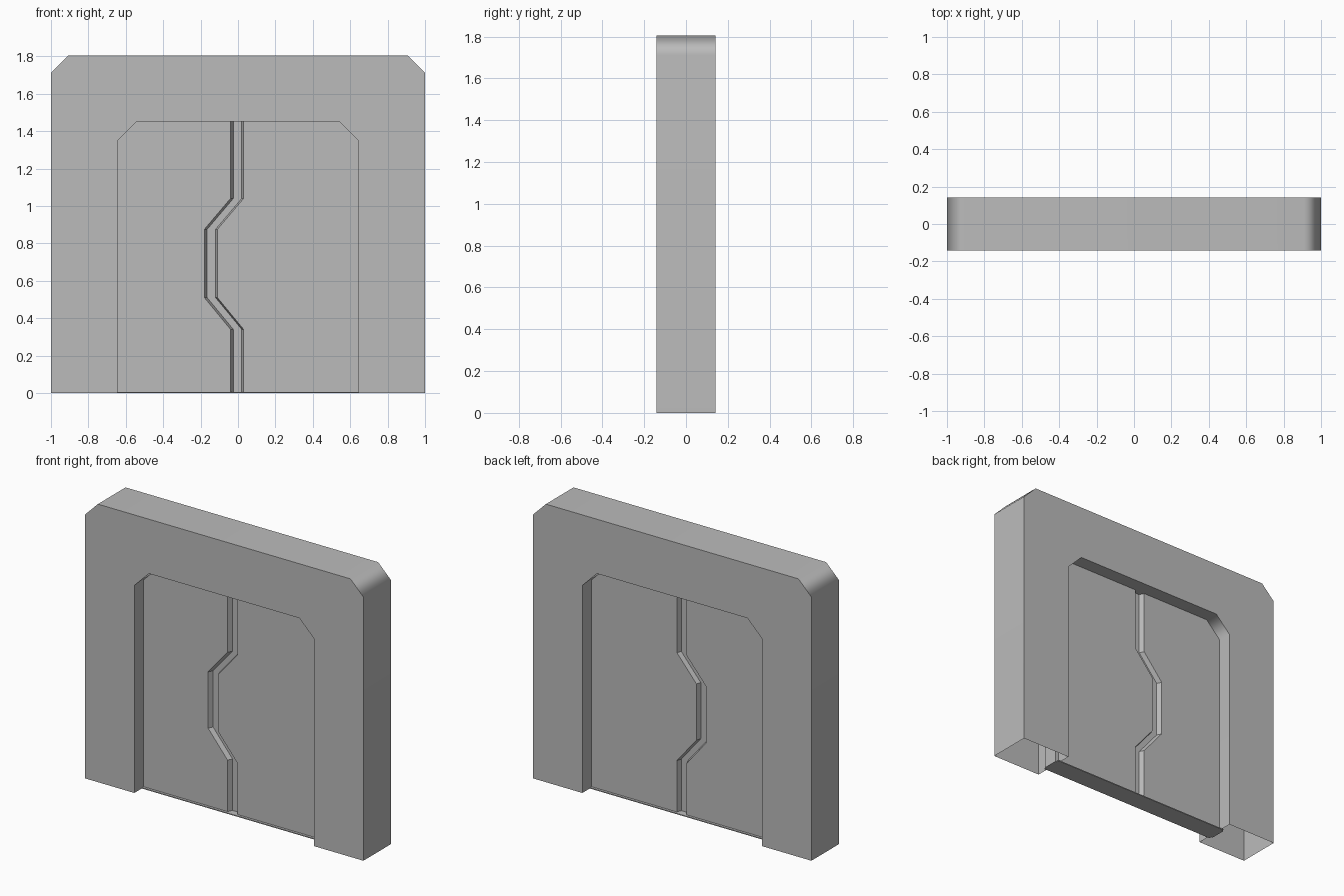
import bpy
import bmesh
import math

cube = bpy.data.objects.get("Cube")
if cube:
    bpy.data.objects.remove(cube, do_unlink=True)

grey = bpy.data.materials.new("Mid grey")
grey.use_nodes = True
grey.diffuse_color = (0.5, 0.5, 0.5, 1)
grey.node_tree.nodes["Principled BSDF"].inputs["Base Color"].default_value = (0.5, 0.5, 0.5, 1)


def loft(name, rings, closed=True, caps=True):
    """Join equal rings of points with quads, with optional end caps."""
    bm = bmesh.new()
    rows = [[bm.verts.new(p) for p in ring] for ring in rings]
    n = len(rows[0])
    for a, b in zip(rows, rows[1:]):
        for i in range(n if closed else n - 1):
            j = (i + 1) % n
            bm.faces.new((a[i], a[j], b[j], b[i]))
    if caps:
        bm.faces.new(rows[0])
        bm.faces.new(rows[-1])
    bmesh.ops.recalc_face_normals(bm, faces=bm.faces)
    mesh = bpy.data.meshes.new(name)
    bm.to_mesh(mesh)
    bm.free()
    mesh.materials.append(grey)
    ob = bpy.data.objects.new(name, mesh)
    bpy.context.collection.objects.link(ob)
    return ob


def arch(width, height, cut):
    """Arch outline with chamfered corners, from one foot to the other."""
    half = [(width, 0), (width, height - cut), (width - cut, height)]
    return [(-x, z) for x, z in half] + half[::-1]


# Door frame: hollow arch, open under the feet
depth = 0.142
outer, inner = arch(1.0, 1.805, 0.093), arch(0.645, 1.452, 0.105)
frame = loft("door_frame", [
    [(ox, -depth, oz), (ox, depth, oz), (ix, depth, iz), (ix, -depth, iz)]
    for (ox, oz), (ix, iz) in zip(outer, inner)], caps=False)

# Smooth outer corners with flat broad faces
bpy.ops.object.select_all(action='DESELECT')
frame.select_set(True)
bpy.context.view_layer.objects.active = frame
bpy.ops.object.shade_smooth_by_angle(angle=math.radians(60))
weighted = frame.modifiers.new("Weighted normals", 'WEIGHTED_NORMAL')
weighted.keep_sharp = True

# Double door: one section with a bevelled seam groove on both sides
face, floor, side = 0.05, 0.02, 0.67
seam = [(0, 0), (0.34, 0), (0.51, -0.14), (0.875, -0.14), (1.04, 0), (1.47, 0)]
rings = []
for z, s in seam:
    front = [(-side, -face), (s - 0.04, -face), (s - 0.025, -floor),
             (s + 0.02, -floor), (s + 0.03, -face), (side, -face)]
    section = front + [(x, -y) for x, y in front[::-1]]
    rings.append([(x, y, z) for x, y in section])
loft("door_panels", rings)

# Threshold: low plate under the door
lip = 0.066
plate = [(-0.66, -lip), (0.66, -lip), (0.66, lip), (-0.66, lip)]
loft("threshold", [[(x, y, z) for x, y in plate] for z in (0, 0.006)])
